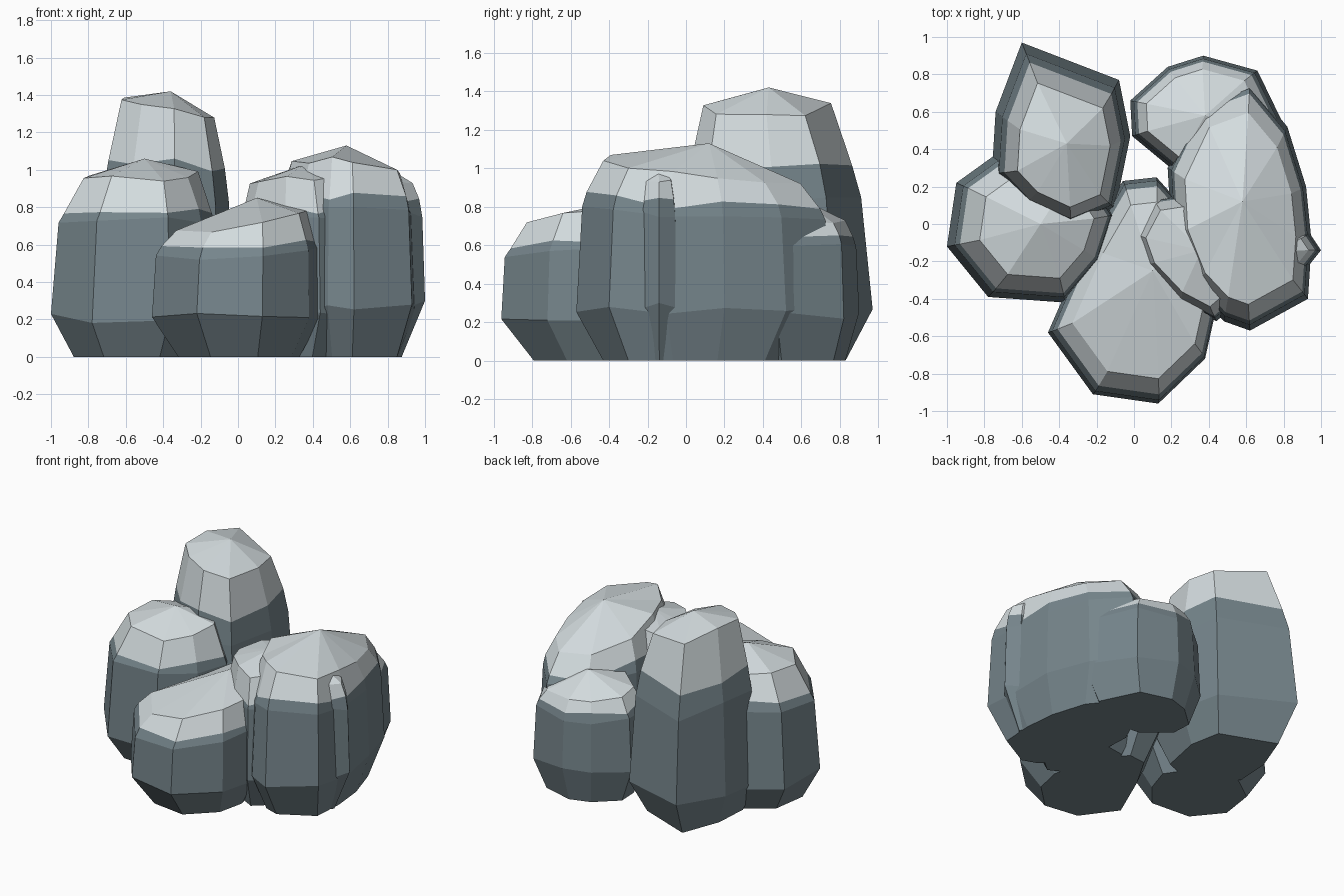
import bpy, bmesh, random
from mathutils import Vector

random.seed(4)
cube = bpy.data.objects.get("Cube")
if cube:
    bpy.data.objects.remove(cube, do_unlink=True)


def flat_material(name, colour):
    mat = bpy.data.materials.new(name)
    mat.use_nodes = True
    mat.diffuse_color = colour
    shader = next(n for n in mat.node_tree.nodes if n.type == 'BSDF_PRINCIPLED')
    shader.inputs["Base Color"].default_value = colour
    shader.inputs["Roughness"].default_value = 1.0
    return mat


STONE = flat_material("blue_grey_stone", (0.18, 0.235, 0.26, 1))
SNOW = flat_material("pale_snow", (0.66, 0.72, 0.74, 1))


def boulder(name, outline, heights, scales, snow, peak, tilt=(0, 0), lean=(0, 0), jag=0.03):
    """Loft rings of the outline from the ground up to a faceted snow cap.
    heights and scales: base, belly, shoulder, rim."""
    centre = sum((Vector(p) for p in outline), Vector((0, 0))) / len(outline)
    lean, tilt = Vector(lean), Vector(tilt)
    bm = bmesh.new()

    def ring(z, scale, shift, slope, noise):
        verts = []
        for p in outline:
            d = (Vector(p) - centre) * scale
            q = centre + d + lean * shift
            height = z + d.dot(tilt) * slope + random.uniform(-noise, noise)
            verts.append(bm.verts.new((q.x, q.y, height)))
        return verts

    base, belly, shoulder, rim = zip(heights, scales)
    t = (snow - shoulder[0]) / (rim[0] - shoulder[0])
    snow_scale = shoulder[1] + (rim[1] - shoulder[1]) * t * 0.8
    rings = [
        ring(*base, 0, 0, 0),
        ring(*belly, 0, 0, 0.03),
        ring(*shoulder, 0.3, 0.3, 0.02),
        ring(snow, snow_scale, 0.3 + 0.7 * t, 0.4, jag),
        ring(*rim, 1, 1, 0.02),
    ]
    count = len(outline)
    for level, (low, high) in enumerate(zip(rings, rings[1:])):
        for i in range(count):
            j = (i + 1) % count
            face = bm.faces.new((low[i], low[j], high[j], high[i]))
            face.material_index = int(level == 3)
    # Flat underside and a fan of facets meeting at the peak
    bm.faces.new(rings[0][::-1])
    top = bm.verts.new(peak)
    for i in range(count):
        face = bm.faces.new((rings[-1][i], rings[-1][(i + 1) % count], top))
        face.material_index = 1
    bmesh.ops.recalc_face_normals(bm, faces=bm.faces)
    mesh = bpy.data.meshes.new(name)
    bm.to_mesh(mesh)
    bm.free()
    mesh.materials.append(STONE)
    mesh.materials.append(SNOW)
    obj = bpy.data.objects.new(name, mesh)
    bpy.context.collection.objects.link(obj)
    return obj


# Low boulder at the front
boulder("front_boulder",
        [(-.46, -.58), (-.22, -.91), (.13, -.96), (.38, -.72), (.44, -.45),
         (.3, .05), (.12, .25), (-.06, .23), (-.25, -.1)],
        (0, .23, .56, .74), (.72, 1, .97, .78), .62, (.1, -.25, .85),
        tilt=(.16, .1), lean=(.02, 0))

# Boulder on the -x side
boulder("side_boulder",
        [(-.95, .22), (-1, -.12), (-.78, -.39), (-.37, -.42), (-.18, -.2),
         (-.1, .05), (-.3, .35), (-.7, .4)],
        (0, .2, .73, .96), (.73, 1, .93, .68), .79, (-.5, 0, 1.06),
        tilt=(.04, .02), lean=(.03, 0))

# Tall boulder at the back
boulder("tall_back_boulder",
        [(-.6, .97), (-.74, .6), (-.76, .27), (-.6, .1), (-.34, -.02),
         (-.1, .08), (-.02, .47), (-.08, .77)],
        (0, .24, .86, 1.33), (.75, 1, .91, .67), 1.03, (-.36, .43, 1.42),
        tilt=(-.18, -.03), lean=(.02, -.03))

# Broad boulder on the +x side
boulder("broad_boulder",
        [(.48, -.52), (.62, -.57), (.93, -.4), (.95, -.1), (.92, .2), (.82, .52),
         (.62, .76), (.35, .66), (.18, .3), (.2, -.05), (.32, -.35)],
        (0, .25, .76, .99), (.77, 1, .95, .77), .82, (.58, .12, 1.13), tilt=(-.1, -.15))

# Smaller lobe leaning against the broad boulder
boulder("inner_lobe",
        [(0, -.05), (.06, -.22), (.25, -.42), (.44, -.52), (.58, -.4),
         (.57, 0), (.3, .17), (.1, .14)],
        (0, .22, .74, .96), (.72, 1, .95, .78), .79, (.36, -.14, 1.03), tilt=(.12, .05))

# Narrow outcrop on the +x flank
boulder("flank_outcrop",
        [(.55, -.24), (.92, -.24), (1, -.14), (.94, -.05), (.55, -.02)],
        (0, .28, .76, .93), (.4, 1, .93, .68), .83, (.74, -.15, 1.05), jag=.02)

# Low boulder behind the broad one
boulder("rear_boulder",
        [(-.02, .66), (-.01, .47), (.22, .28), (.6, .25), (.83, .47),
         (.66, .82), (.37, .9), (.18, .84)],
        (0, .23, .61, .75), (.77, 1, .95, .77), .66, (.38, .58, .85), tilt=(-.08, -.05))
